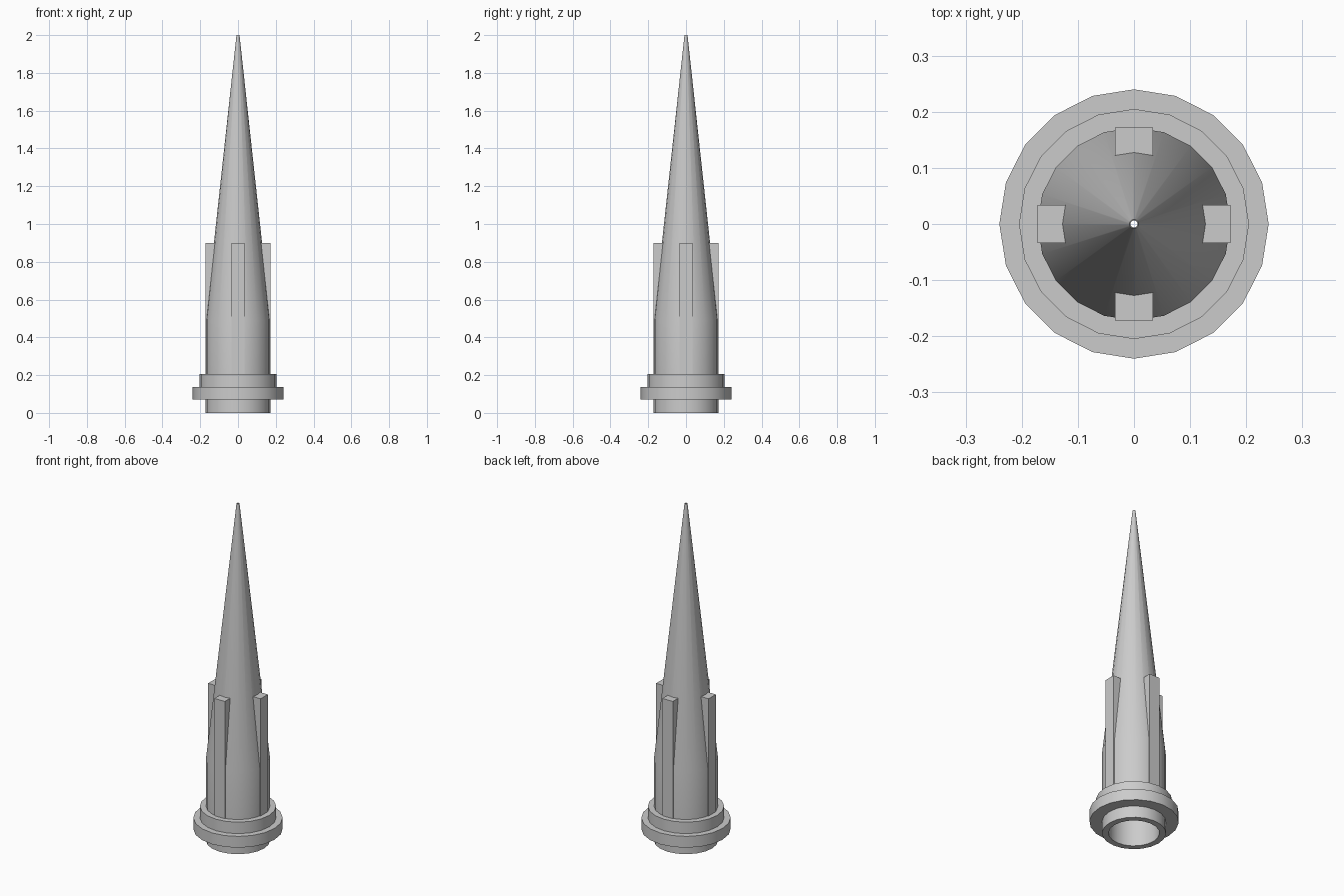
import bpy, bmesh, math
from mathutils import Matrix

cube = bpy.data.objects.get("Cube")
if cube:
    bpy.data.objects.remove(cube, do_unlink=True)

SIDES = 20
grey = bpy.data.materials.new("light grey plastic")
colour = (0.6, 0.6, 0.6, 1)
grey.use_nodes = True
grey.diffuse_color = colour
grey.node_tree.nodes["Principled BSDF"].inputs["Base Color"].default_value = colour


def finish(name, bm):
    bmesh.ops.recalc_face_normals(bm, faces=bm.faces)
    mesh = bpy.data.meshes.new(name)
    bm.to_mesh(mesh)
    bm.free()
    mesh.materials.append(grey)
    obj = bpy.data.objects.new(name, mesh)
    bpy.context.collection.objects.link(obj)
    bpy.ops.object.select_all(action="DESELECT")
    obj.select_set(True)
    bpy.context.view_layer.objects.active = obj
    bpy.ops.object.shade_smooth_by_angle(angle=math.radians(30))
    return obj


def lathe(name, profile):
    """Turn a closed (radius, height) profile around the z axis."""
    bm = bmesh.new()
    rings = []
    for i in range(SIDES):
        a = math.tau * i / SIDES
        rings.append([bm.verts.new((r * math.cos(a), r * math.sin(a), z))
                      for r, z in profile])
    n = len(profile)
    for i in range(SIDES):
        here, there = rings[i], rings[(i + 1) % SIDES]
        for j in range(n):
            k = (j + 1) % n
            bm.faces.new((here[j], there[j], there[k], here[k]))
    return finish(name, bm)


# Hollow nozzle with an open tip, a stepped flange and a collar
lathe("tapered_nozzle", [
    (0.172, 0), (0.172, 0.07), (0.24, 0.07), (0.24, 0.137), (0.205, 0.137),
    (0.205, 0.205), (0.172, 0.205), (0.172, 0.49), (0.008, 2.0),
    (0.006, 2.0), (0.137, 0.49), (0.137, 0),
])

# Four upright ribs whose inner edge follows the taper inside the wall
rib_profile = [(0.172, 0.2), (0.172, 0.9), (0.114, 0.9), (0.152, 0.5), (0.152, 0.2)]
for index, side in enumerate(("left", "back", "right", "front")):
    bm = bmesh.new()
    face = bm.faces.new([bm.verts.new((x, -0.034, z)) for x, z in rib_profile])
    extruded = bmesh.ops.extrude_face_region(bm, geom=[face])["geom"]
    moved = [v for v in extruded if isinstance(v, bmesh.types.BMVert)]
    bmesh.ops.translate(bm, verts=moved, vec=(0, 0.068, 0))
    bm.transform(Matrix.Rotation(index * math.pi / 2, 4, "Z"))
    finish(side + "_rib", bm)
